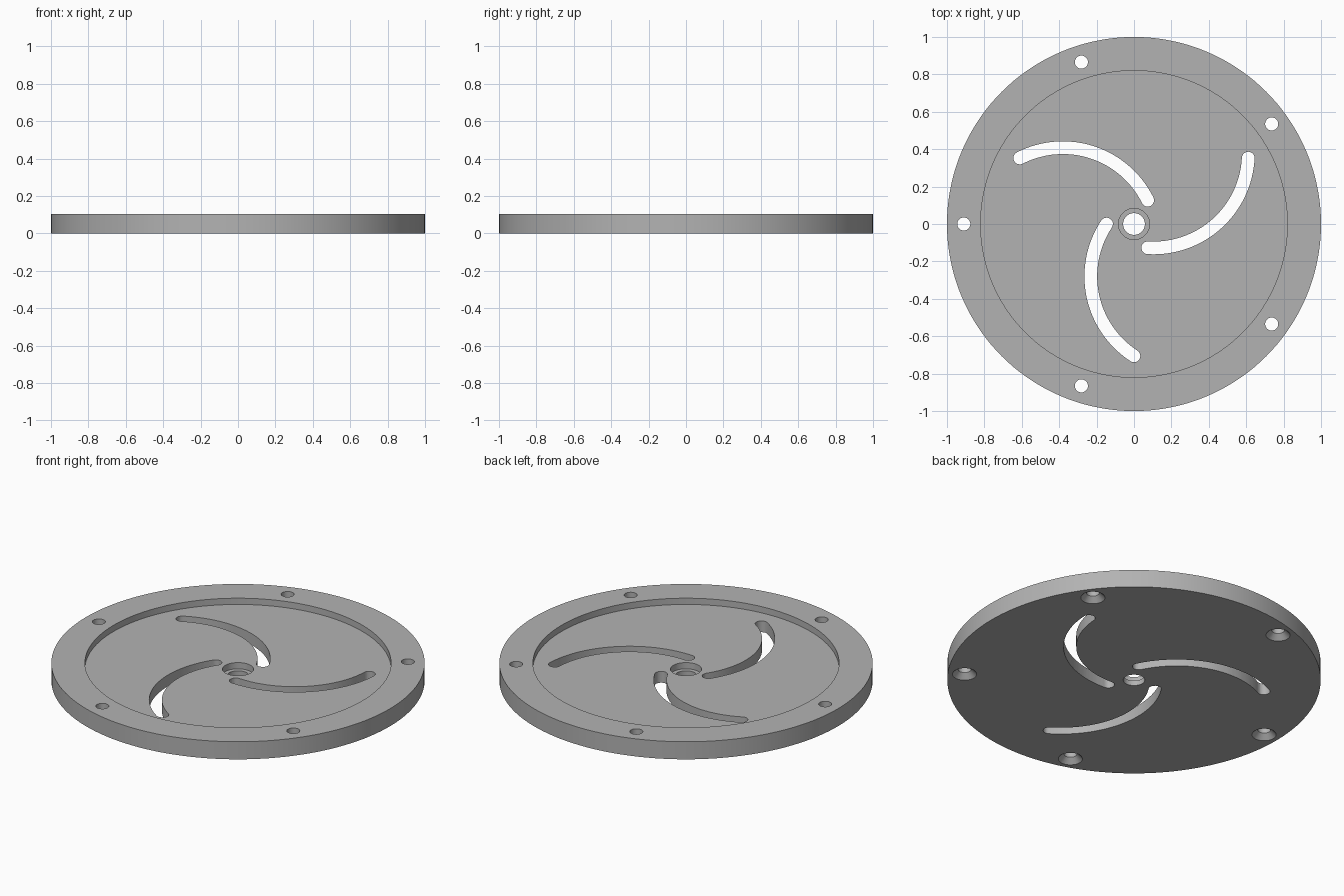
import bpy
import bmesh
from math import cos, sin, pi, radians, atan2
from mathutils import Matrix, Vector

if "Cube" in bpy.data.objects:
    bpy.data.objects.remove(bpy.data.objects["Cube"])

HEIGHT, FLOOR, LEDGE = 0.104, 0.067, 0.03

grey = bpy.data.materials.new("plain grey")
grey.use_nodes = True
COLOUR = (0.45, 0.45, 0.45, 1)
grey.diffuse_color = COLOUR
grey.node_tree.nodes["Principled BSDF"].inputs["Base Color"].default_value = COLOUR


def make_object(name, bm):
    bmesh.ops.recalc_face_normals(bm, faces=bm.faces)
    mesh = bpy.data.meshes.new(name)
    bm.to_mesh(mesh)
    bm.free()
    mesh.materials.append(grey)
    obj = bpy.data.objects.new(name, mesh)
    bpy.context.collection.objects.link(obj)
    return obj


def lathe(bm, profile, steps, closed_ring, centre=(0, 0)):
    """Revolve (radius, z) points about a vertical axis."""
    rings = [[bm.verts.new((centre[0] + r * cos(2 * pi * i / steps),
                            centre[1] + r * sin(2 * pi * i / steps), z))
              for i in range(steps)] for r, z in profile]
    pairs = list(zip(rings, rings[1:]))
    if closed_ring:
        pairs.append((rings[-1], rings[0]))
    else:
        bm.faces.new(rings[0])
        bm.faces.new(rings[-1])
    for a, b in pairs:
        for i in range(steps):
            j = (i + 1) % steps
            bm.faces.new((a[i], a[j], b[j], b[i]))


def arc(centre, radius, start, end, steps):
    return [centre + radius * Vector((cos(t), sin(t))) for t in
            (start + (end - start) * i / steps for i in range(steps + 1))]


# Dished disc with a stepped centre bore
bm = bmesh.new()
lathe(bm, [(0.058, 0), (1, 0), (1, HEIGHT), (0.82, HEIGHT), (0.82, FLOOR),
           (0.083, FLOOR), (0.083, LEDGE), (0.058, LEDGE)], 144, True)
disc = make_object("slotted_disc", bm)

# Curved slot outline: outer arc, rounded end, inner arc, rounded end
hub, bend, half = Vector((0.276, -0.28)), 0.507, 0.034
ends = [Vector((-0.147, 0)), Vector((0, -0.705))]
a0, a1 = [atan2((e - hub).y, (e - hub).x) % (2 * pi) for e in ends]
tip0, tip1 = [hub + bend * Vector((cos(a), sin(a))) for a in (a0, a1)]
outline = arc(hub, bend + half, a0, a1, 32)
outline += arc(tip1, half, a1, a1 + pi, 12)[1:-1]
outline += arc(hub, bend - half, a1, a0, 32)
outline += arc(tip0, half, a0 + pi, a0 + 2 * pi, 12)[1:-1]

# Three slot cutters
bm = bmesh.new()
for k in range(3):
    turn = Matrix.Rotation(radians(120 * k), 3, 'Z')
    face = bm.faces.new([bm.verts.new(turn @ Vector((p.x, p.y, -0.1))) for p in outline])
    raised = bmesh.ops.extrude_face_region(bm, geom=[face])
    verts = [v for v in raised["geom"] if isinstance(v, bmesh.types.BMVert)]
    bmesh.ops.translate(bm, verts=verts, vec=(0, 0, 0.4))
slots = make_object("slot_cutter", bm)

# Five rim holes, countersunk from below
bm = bmesh.new()
for k in range(5):
    t = radians(36 + 72 * k)
    lathe(bm, [(0.075, -0.01), (0.035, 0.03), (0.035, 0.2)], 32, False,
          (0.91 * cos(t), 0.91 * sin(t)))
holes = make_object("rim_hole_cutter", bm)

# Cut the disc, then discard the cutters
for cutter in (slots, holes):
    mod = disc.modifiers.new(cutter.name, 'BOOLEAN')
    mod.operation, mod.solver, mod.object = 'DIFFERENCE', 'EXACT', cutter
    cutter.hide_render = True
bpy.context.view_layer.update()
graph = bpy.context.evaluated_depsgraph_get()
cut_mesh = bpy.data.meshes.new_from_object(disc.evaluated_get(graph))
disc.modifiers.clear()
disc.data = cut_mesh
for cutter in (slots, holes):
    bpy.data.objects.remove(cutter)

bpy.ops.object.select_all(action='DESELECT')
disc.select_set(True)
bpy.context.view_layer.objects.active = disc
bpy.ops.object.shade_smooth_by_angle(angle=radians(30))
